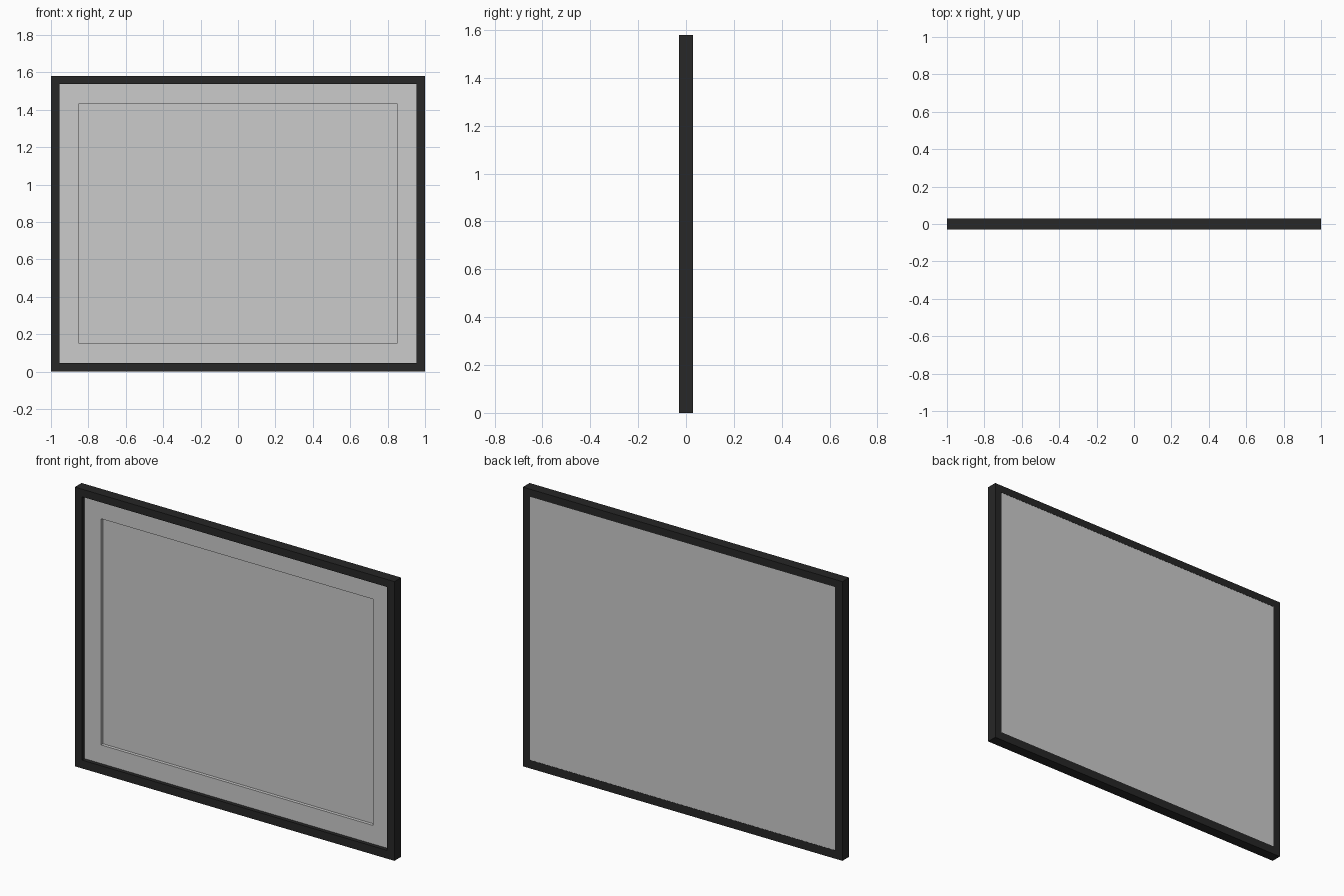
import bpy, bmesh

if "Cube" in bpy.data.objects:
    bpy.data.objects.remove(bpy.data.objects["Cube"])


def material(name, color):
    m = bpy.data.materials.new(name)
    m.diffuse_color = color
    m.use_nodes = True
    m.node_tree.nodes["Principled BSDF"].inputs["Base Color"].default_value = m.diffuse_color
    return m


def finish(name, bm, mat=None):
    bmesh.ops.recalc_face_normals(bm, faces=bm.faces)
    me = bpy.data.meshes.new(name)
    bm.to_mesh(me)
    bm.free()
    ob = bpy.data.objects.new(name, me)
    bpy.context.collection.objects.link(ob)
    if mat:
        me.materials.append(mat)
    return ob


def corners(half, z0, z1, y):
    return [(-half, y, z0), (half, y, z0), (half, y, z1), (-half, y, z1)]


def ring(name, outer, inner, y0, y1, mat=None):
    """Mitred rectangular border; outer and inner are (half width, bottom, top)."""
    bm = bmesh.new()
    loops = [[bm.verts.new(c) for c in corners(*rect, y)]
             for rect, y in ((outer, y0), (outer, y1), (inner, y1), (inner, y0))]
    for a, b in zip(loops, loops[1:] + loops[:1]):
        for i in range(4):
            j = (i + 1) % 4
            bm.faces.new((a[i], a[j], b[j], b[i]))
    return finish(name, bm, mat)


def board(name, rect, y0, y1, mat=None):
    bm = bmesh.new()
    for y in (y0, y1):
        for c in corners(*rect, y):
            bm.verts.new(c)
    bmesh.ops.convex_hull(bm, input=bm.verts)
    bmesh.ops.dissolve_limit(bm, angle_limit=0.01, verts=bm.verts, edges=bm.edges)
    return finish(name, bm, mat)


OUTER = (1.0, 0.0, 1.58)
OPENING = (0.955, 0.047, 1.537)
WINDOW = (0.852, 0.152, 1.432)

black = material("black_frame", (0.02, 0.02, 0.02, 1))

# Dark mitred outer frame
ring("picture_frame", OUTER, OPENING, -0.03, 0.03, black)
# Border mat, set back inside the frame
ring("mat_border", OPENING, WINDOW, -0.008, 0.01)
# Picture and backing board behind the mat, flush with the frame's back
board("backing_board", OPENING, 0.01, 0.029)
